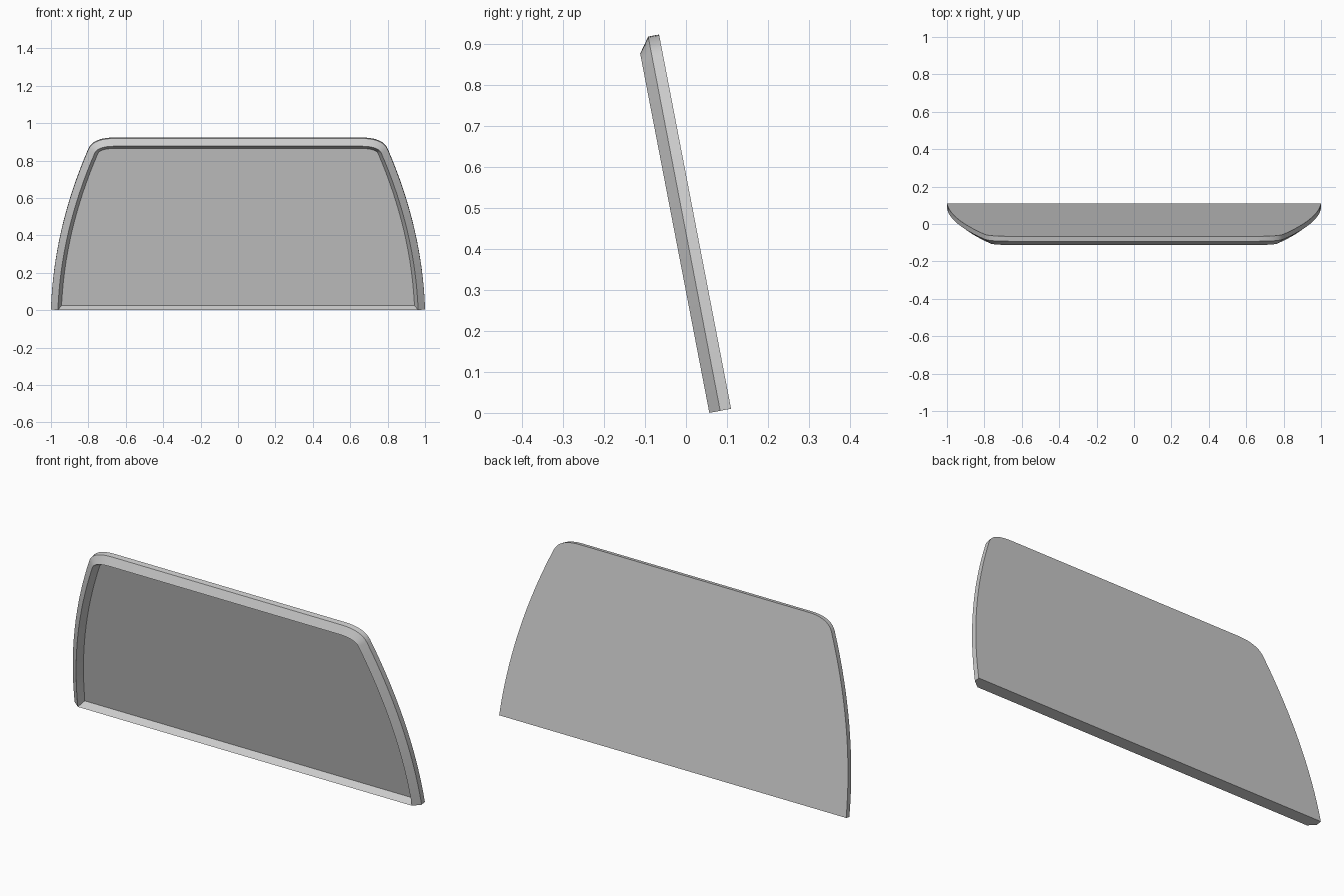
import bpy, bmesh, math
from mathutils import Vector

if "Cube" in bpy.data.objects:
    bpy.data.objects.remove(bpy.data.objects["Cube"])

H, N_SIDE, N_CORNER = 0.93, 16, 10
SIN, COS = 0.189, 0.982          # backward lean of the panel


def half_outline():
    # bowed side, then a rounded shoulder to the flat top
    pts = []
    for i in range(N_SIDE + 1):
        t = i / N_SIDE
        pts.append(Vector((1 - 0.03 * t - 0.17 * t * t, 0.87 * t)))
    a, b, c = pts[-1], Vector((0.774, H)), Vector((0.66, H))
    for i in range(1, N_CORNER + 1):
        t = i / N_CORNER
        pts.append(a * (1 - t) ** 2 + b * 2 * t * (1 - t) + c * t * t)
    return pts


def inset(pts, dist, bottom):
    # move the outline inwards, keeping the bottom edge at a chosen height
    out = []
    for i, p in enumerate(pts):
        prev = pts[max(i - 1, 0)]
        nxt = pts[i + 1] if i + 1 < len(pts) else p + Vector((-0.2, 0))
        d1 = (p - prev).normalized() if i else (nxt - p).normalized()
        d = (d1 + (nxt - p).normalized()).normalized()
        out.append(p + Vector((-d.y, d.x)) * dist)
    out[0].y = bottom
    return out


def ring(bm, dist, depth, bottom=0.0):
    half = inset(half_outline(), dist, bottom)
    full = [(p.x, p.y) for p in half] + [(-p.x, p.y) for p in reversed(half)]
    return [bm.verts.new((x, 0.11 - SIN * v - COS * depth,
                          0.0102 + COS * v - SIN * depth)) for x, v in full]


# Leaning panel: flat back, straight edge, bevelled rim, recessed front
bm = bmesh.new()
rings = [ring(bm, 0, 0), ring(bm, 0, 0.027),
         ring(bm, 0.037, 0.054), ring(bm, 0.056, 0.020, 0.019)]
for r0, r1 in zip(rings, rings[1:]):
    n = len(r0)
    for i in range(n):
        j = (i + 1) % n
        bm.faces.new((r0[i], r0[j], r1[j], r1[i]))
bm.faces.new(rings[0])
bm.faces.new(rings[-1])
bmesh.ops.recalc_face_normals(bm, faces=bm.faces)
mesh = bpy.data.meshes.new("recessed_panel")
bm.to_mesh(mesh)
bm.free()
panel = bpy.data.objects.new("recessed_panel", mesh)
bpy.context.collection.objects.link(panel)
bpy.context.view_layer.objects.active = panel
panel.select_set(True)
bpy.ops.object.shade_smooth_by_angle(angle=math.radians(30))
